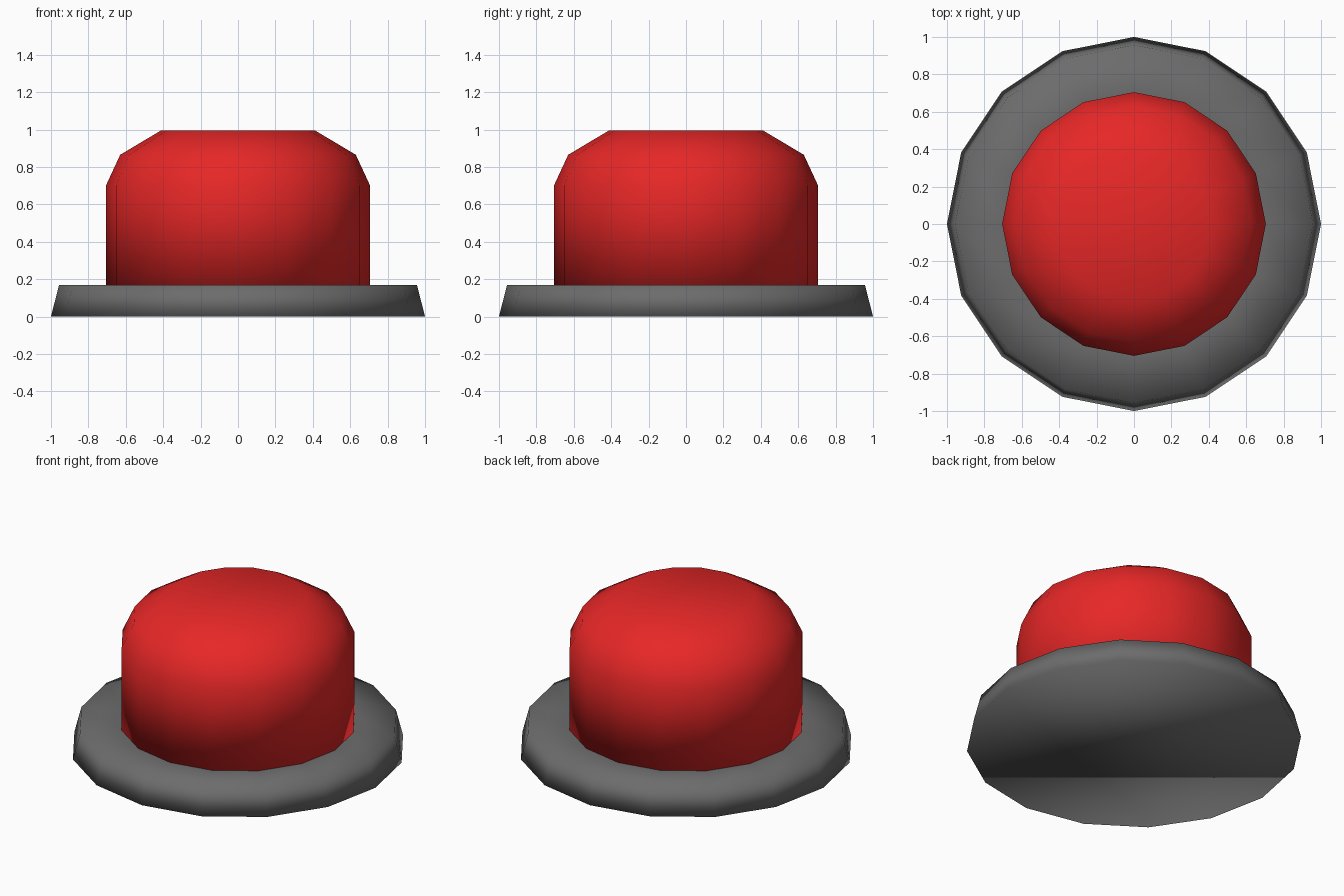
import bpy, bmesh
from math import cos, sin, tau

if "Cube" in bpy.data.objects:
    bpy.data.objects.remove(bpy.data.objects["Cube"])

SIDES = 16


def lathe(name, profile, color=None):
    """Capped, smooth-shaded solid of revolution from (radius, z) points, bottom to top."""
    bm = bmesh.new()
    rings = [[bm.verts.new((r * cos(tau * i / SIDES), r * sin(tau * i / SIDES), z))
              for i in range(SIDES)] for r, z in profile]
    for low, high in zip(rings, rings[1:]):
        for i in range(SIDES):
            j = (i + 1) % SIDES
            bm.faces.new((low[i], low[j], high[j], high[i]))
    bm.faces.new(rings[0][::-1])
    bm.faces.new(rings[-1])
    for f in bm.faces:
        f.smooth = True
    mesh = bpy.data.meshes.new(name)
    bm.to_mesh(mesh)
    bm.free()
    obj = bpy.data.objects.new(name, mesh)
    bpy.context.collection.objects.link(obj)
    if color:
        mat = bpy.data.materials.new(name + "_material")
        mat.diffuse_color = color
        mat.use_nodes = True
        mat.node_tree.nodes["Principled BSDF"].inputs["Base Color"].default_value = mat.diffuse_color
        mesh.materials.append(mat)
    return obj


# Flared base plate, with an inner ring where the button meets it
lathe("base_plate", [(1.0, 0), (0.957, 0.168), (0.705, 0.168)],
      (0.15, 0.15, 0.15, 1))

# Red button with a rounded shoulder and flat top
lathe("red_button", [(0.705, 0.168), (0.705, 0.703), (0.63, 0.865), (0.412, 0.995)],
      (0.8, 0.02, 0.02, 1))
